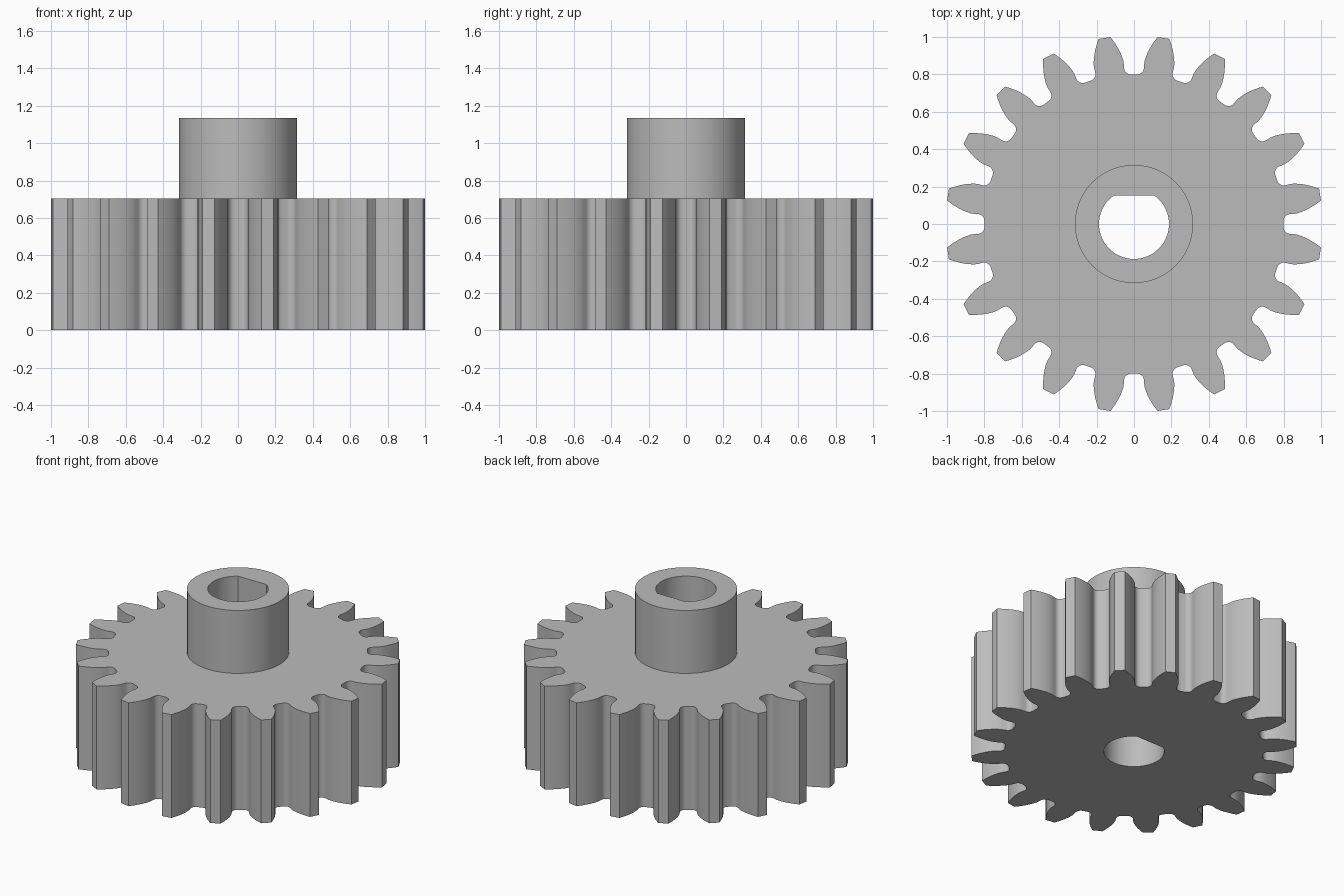
import bpy, bmesh
from math import sin, cos, tan, acos, pi, radians, sqrt, asin

if "Cube" in bpy.data.objects:
    bpy.data.objects.remove(bpy.data.objects["Cube"])

TEETH = 20
TIP_R = 1.0075                      # teeth straddle the axes, so the width is 2
MODULE = TIP_R / (TEETH / 2 + 1)
PITCH_R = MODULE * TEETH / 2
ROOT_R = 0.8
PRESSURE = radians(20)
BASE_R = PITCH_R * cos(PRESSURE)
FILLET = 0.035
WHEEL_TOP, HUB_TOP = 0.705, 1.135
HUB_R, BORE_R, FLAT_Y = 0.316, 0.187, 0.153


def involute(a):
    return tan(a) - a


def half_tooth():
    """Polar points (radius, angle from tooth centre) from root to tip."""
    base_half = pi / (2 * TEETH) + involute(PRESSURE)
    pts = []
    for i in range(7):              # root fillet
        t = i / 6 * pi / 2
        pts.append((ROOT_R + FILLET * (1 - cos(t)),
                    base_half + FILLET / ROOT_R * (1 - sin(t))))
    for i in range(11):             # involute flank
        r = BASE_R + (TIP_R - BASE_R) * i / 10
        pts.append((r, base_half - involute(acos(min(1, BASE_R / r)))))
    return pts


def gear_outline():
    half = half_tooth()
    tooth = [(r, -a) for r, a in half] + [(r, a) for r, a in reversed(half)]
    return [(r * cos(a + c), r * sin(a + c))
            for c in [(k + 0.5) * 2 * pi / TEETH for k in range(TEETH)]
            for r, a in tooth]


def arc(radius, start, end, count):
    step = (end - start) / count
    return [(radius * cos(start + i * step), radius * sin(start + i * step))
            for i in range(count + 1)]


bm = bmesh.new()


def loop(points, z):
    verts = [bm.verts.new((x, y, z)) for x, y in points]
    for i, v in enumerate(verts):
        bm.edges.new((verts[i - 1], v))
    return verts


def wall(low, high):
    for i in range(len(low)):
        bm.faces.new((low[i - 1], low[i], high[i], high[i - 1]))


def cap(outer, inner):
    edges = [bm.edges.get((ring[i - 1], ring[i]))
             for ring in (outer, inner) for i in range(len(ring))]
    bmesh.ops.triangle_fill(bm, use_beauty=True, use_dissolve=False, edges=edges)


# Outlines: toothed rim, round hub, D-shaped shaft bore with the flat at the back
rim = gear_outline()
hub = arc(HUB_R, 0, 2 * pi, 64)[:-1]
flat = asin(FLAT_Y / BORE_R)
bore = arc(BORE_R, pi - flat, 2 * pi + flat, 48)

rim_low, rim_high = loop(rim, 0), loop(rim, WHEEL_TOP)
hub_low, hub_high = loop(hub, WHEEL_TOP), loop(hub, HUB_TOP)
bore_low, bore_high = loop(bore, 0), loop(bore, HUB_TOP)

# Toothed wheel, hub and bore joined as one solid
wall(rim_low, rim_high)
wall(hub_low, hub_high)
wall(bore_low, bore_high)
cap(rim_low, bore_low)
cap(rim_high, hub_low)
cap(hub_high, bore_high)
bmesh.ops.recalc_face_normals(bm, faces=bm.faces)

mesh = bpy.data.meshes.new("spur_gear_with_hub")
bm.to_mesh(mesh)
bm.free()
gear = bpy.data.objects.new("spur_gear_with_hub", mesh)
bpy.context.collection.objects.link(gear)

# Plain grey metal
grey = bpy.data.materials.new("plain_grey")
grey.use_nodes = True
colour = (0.5, 0.5, 0.5, 1)
grey.diffuse_color = colour
grey.node_tree.nodes["Principled BSDF"].inputs["Base Color"].default_value = colour
mesh.materials.append(grey)

bpy.ops.object.select_all(action="DESELECT")
gear.select_set(True)
bpy.context.view_layer.objects.active = gear
bpy.ops.object.shade_smooth_by_angle(angle=radians(30))
